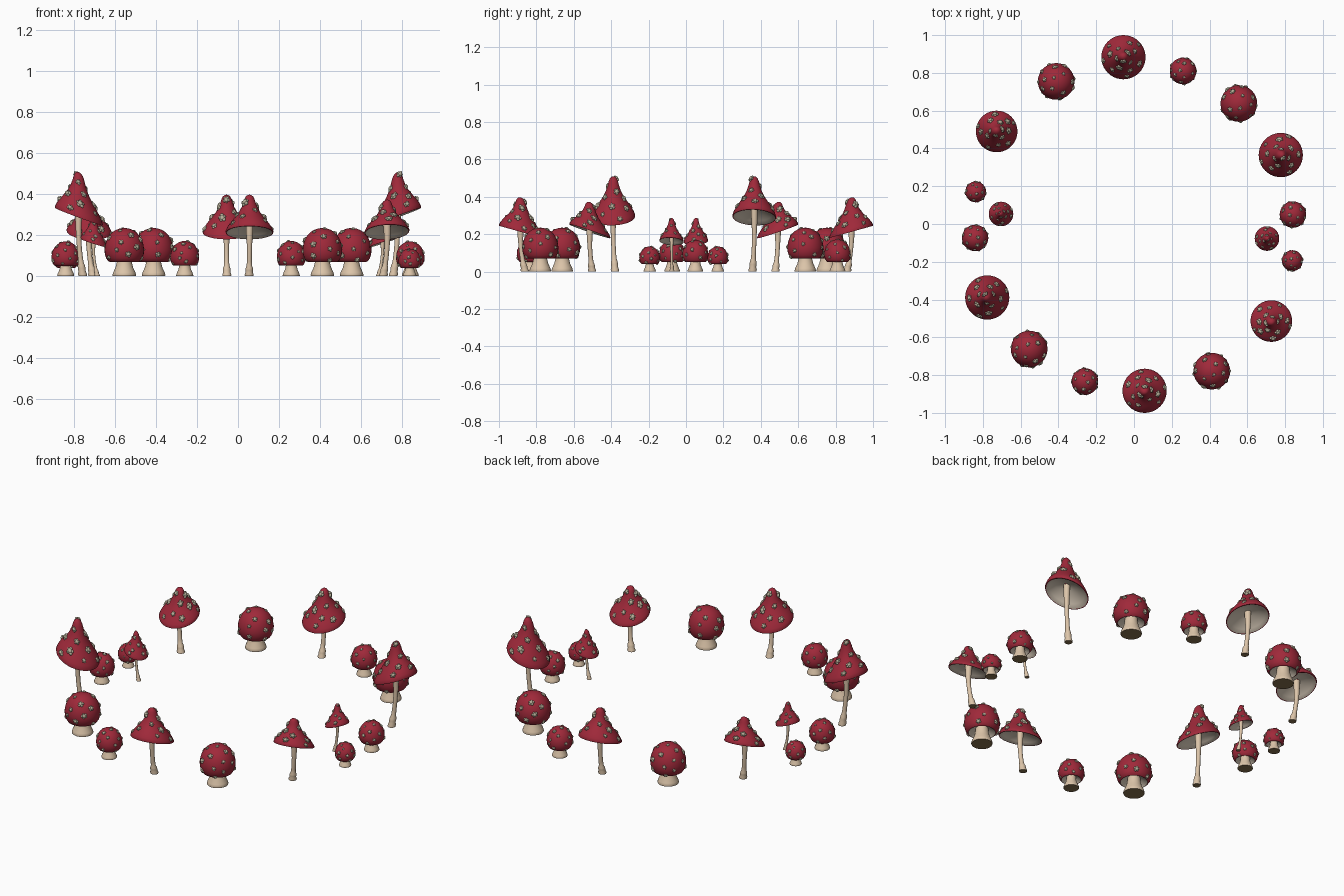
import bpy, bmesh, math, random
from mathutils import Vector, Matrix

if "Cube" in bpy.data.objects:
    bpy.data.objects.remove(bpy.data.objects["Cube"])

random.seed(7)


def material(name, rgb):
    m = bpy.data.materials.new(name)
    m.diffuse_color = (*rgb, 1)
    m.use_nodes = True
    m.node_tree.nodes["Principled BSDF"].inputs["Base Color"].default_value = m.diffuse_color
    return m


RED = material("cap red", (0.35, 0.022, 0.042))
SPOT = material("wart grey", (0.46, 0.42, 0.31))
STEM = material("stem cream", (0.72, 0.56, 0.40))
GILL = material("gill beige", (0.74, 0.64, 0.52))
SOIL = material("stem foot brown", (0.24, 0.16, 0.075))


def finish(bm, name, mats, matrix, drop=0):
    """Place a bmesh twice, the second copy turned half round the ring."""
    me = bpy.data.meshes.new(name)
    bm.to_mesh(me)
    bm.free()
    for m in mats:
        me.materials.append(m)
    for turn in (0, math.pi):
        ob = bpy.data.objects.new(name, me.copy())
        ob.data.transform(Matrix.Translation((0, drop, 0)) @ Matrix.Rotation(turn, 4, 'Z') @ matrix)
        bpy.context.collection.objects.link(ob)
        bpy.ops.object.select_all(action='DESELECT')
        ob.select_set(True)
        bpy.context.view_layer.objects.active = ob
        bpy.ops.object.shade_smooth_by_angle(angle=math.radians(50))


def lathe(profile, second_from, path=lambda z: (0, 0), n=32):
    """Revolve (r, z) points; bands from index second_from on use slot 1."""
    bm = bmesh.new()
    rings = []
    for r, z in profile:
        px, py = path(z)
        if r < 1e-6:
            rings.append([bm.verts.new((px, py, z))] * n)
        else:
            rings.append([bm.verts.new((px + r * math.cos(k * math.tau / n),
                                        py + r * math.sin(k * math.tau / n), z)) for k in range(n)])
    for i in range(len(rings) - 1):
        a, b = rings[i], rings[i + 1]
        for k in range(n):
            j = (k + 1) % n
            # wound so that normals face out of a top-to-bottom profile
            loop = list(dict.fromkeys((a[k], b[k], b[j], a[j])))
            f = bm.faces.new(loop)
            f.material_index = 1 if i >= second_from else 0
    return bm


def warts(profile, count, size):
    """Clusters of small lumps spread evenly by area over a cap profile."""
    samples, total = [], 0
    for (r0, z0), (r1, z1) in zip(profile, profile[1:]):
        for s in range(12):
            t = (s + .5) / 12
            r, z = r0 + (r1 - r0) * t, z0 + (z1 - z0) * t
            total += r * math.hypot(r1 - r0, z1 - z0)
            samples.append((total, r, z, z0 - z1, r1 - r0))
    bm = bmesh.new()
    start = random.uniform(0, math.tau)
    for i in range(count):
        want = total * (i + random.uniform(.3, .7)) / count
        _, r, z, nr, nz = next(s for s in samples if s[0] >= want)
        a = start + i * 2.39996 + random.uniform(-.25, .25)
        normal = Vector((nr * math.cos(a), nr * math.sin(a), nz)).normalized()
        rot = normal.to_track_quat('Z', 'Y').to_matrix().to_4x4()
        big = size * random.uniform(.75, 1.25)
        spin = random.uniform(0, math.tau)
        for k in range(6):
            off = .62 * big if k else 0
            b = spin + k * math.tau / 5
            rad = big * (random.uniform(.3, .5) if k else .7)
            place = (Matrix.Translation((r * math.cos(a), r * math.sin(a), z)) @ rot @
                     Matrix.Translation((off * math.cos(b), off * math.sin(b), 0)) @
                     Matrix.Diagonal((rad, rad, rad * .9, 1)))
            bmesh.ops.create_icosphere(bm, subdivisions=2, radius=1, matrix=place)
    return bm


# Round mushrooms: profiles at full size
ROUND_CAP = [(0, .235), (.02, .233), (.04, .226), (.058, .215), (.074, .198), (.086, .177),
             (.093, .155), (.097, .13), (.095, .108), (.089, .088), (.08, .074), (.073, .07),
             (.068, .075), (.052, .086), (.03, .096)]
ROUND_STEM = [(.034, .11), (.035, .085), (.037, .065), (.043, .042), (.054, .018), (.058, .005),
              (.056, 0), (0, 0)]


def round_mushroom(x, y, s):
    place = Matrix.Translation((x, y, 0)) @ Matrix.Scale(s, 4)
    finish(lathe(ROUND_CAP, 11), "round_cap", [RED, GILL], place, -.012)
    finish(lathe(ROUND_STEM, 6), "round_stem", [STEM, SOIL], place, -.012)
    finish(warts(ROUND_CAP[:11], 22, .0135), "round_cap_warts", [SPOT], place, -.012)


# Tall mushrooms: unit bell cap with a blunt tip
BELL = [(0, 1), (.09, .985), (.165, .94), (.215, .87), (.26, .77), (.325, .65), (.425, .52),
        (.56, .39), (.7, .275), (.84, .155), (.94, .05), (1, -.04), (.99, -.075), (.95, -.075),
        (.8, -.0), (.5, .1), (.15, .16)]


def tall_mushroom(x, y, radius, rim_z, top_z, tilt, lean, stem_r, drop=-.012):
    h = top_z - rim_z
    prof = [(r * radius, z * h) for r, z in BELL]
    d = Vector((lean[0], lean[1], 0)).normalized() * tilt
    shear = Matrix.Identity(4)                      # rim dips towards the lean
    shear[2][0], shear[2][1] = -d.x, -d.y
    place = Matrix.Translation((x, y, rim_z)) @ shear
    finish(lathe(prof, 13, n=40), "bell_cap", [RED, GILL], place, drop)
    finish(warts(prof[1:11], 16, radius * .14), "bell_cap_warts", [SPOT], place, drop)
    # slender stem with a bulbous foot and a slight bow
    end = rim_z + .18 * h
    shape = [(1.1, 1), (1, .85), (.85, .7), (.72, .55), (.7, .4), (.72, .28), (.78, .2),
             (1.05, .15), (1.12, .11), (1.05, .07), (1.3, .03), (1.25, 0), (0, 0)]

    def bow(z):
        t = z / end
        k = -.025 * (1 - t) + .012 * math.sin(t * math.pi)
        return (k * x, k * y)
    stem = lathe([(r * stem_r, z * end) for r, z in shape], 11, bow, 20)
    finish(stem, "bell_stem", [STEM, SOIL], Matrix.Translation((x, y, 0)), drop)


# Half of the ring; every mushroom is repeated half a turn round
for x, y, s in [(-.412, .767, 1.0), (-.838, .182, .57), (-.841, -.062, .72),
                (-.555, -.65, 1.0), (-.26, -.822, .73)]:
    round_mushroom(x, y, s)

tall_mushroom(-.056, .883, .117, .225, .397, .28, (0, -1), .017, 0)
tall_mushroom(-.727, .502, .11, .226, .372, .34, (.15, -1), .017)
tall_mushroom(-.777, -.377, .117, .305, .508, .37, (1, -.1), .017)
tall_mushroom(-.704, .065, .065, .17, .287, .32, (1, -.2), .010)
